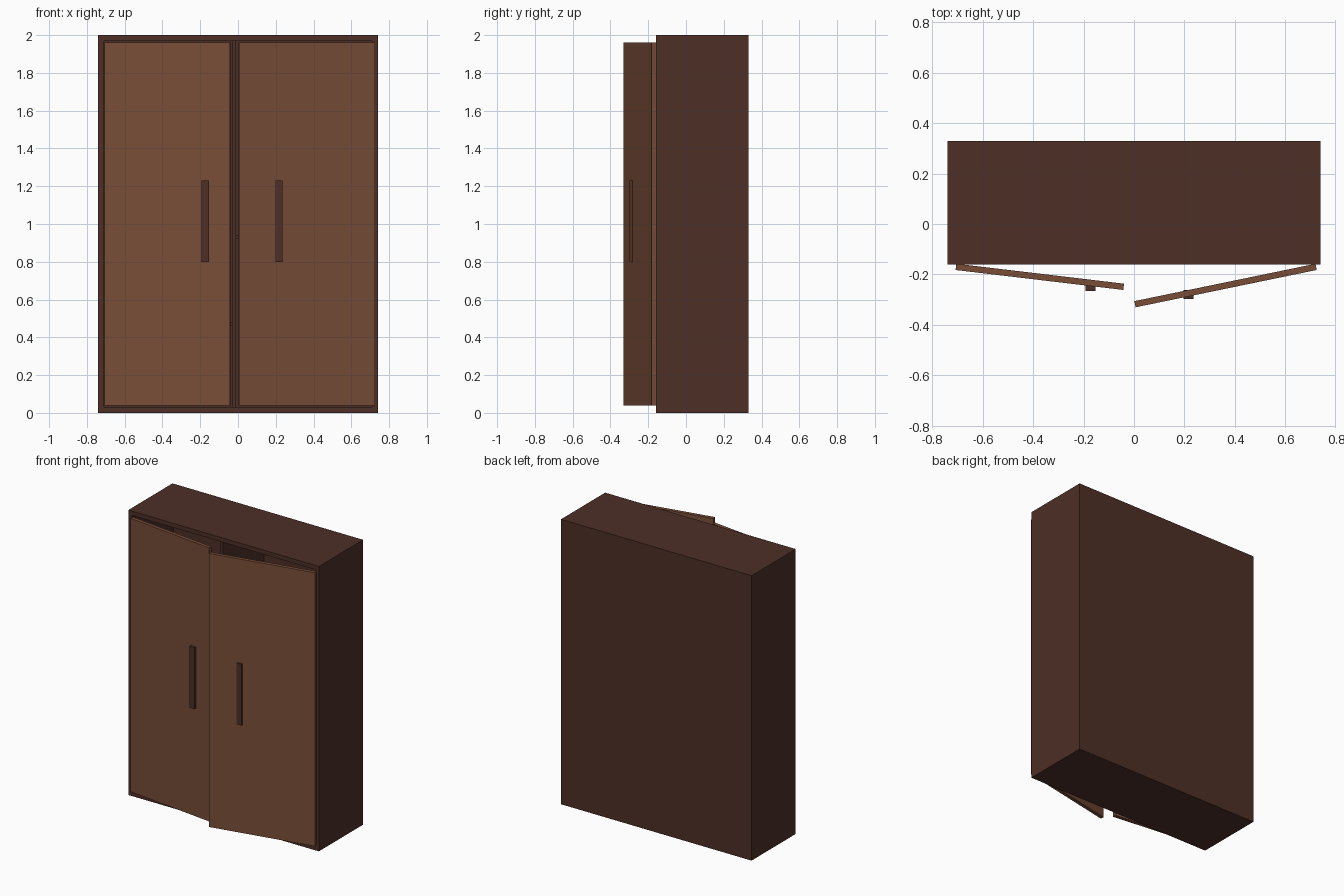
import bpy
from math import atan2, hypot
from mathutils import Matrix

if "Cube" in bpy.data.objects:
    bpy.data.objects.remove(bpy.data.objects["Cube"])


def material(name, rgb):
    m = bpy.data.materials.new(name)
    m.diffuse_color = (*rgb, 1)
    m.use_nodes = True
    m.node_tree.nodes["Principled BSDF"].inputs["Base Color"].default_value = m.diffuse_color
    return m


dark = material("dark_wood", (0.075, 0.029, 0.020))
light = material("door_wood", (0.188, 0.074, 0.039))


def box(name, lo, hi, mat):
    """Axis-aligned box between two corners."""
    bpy.ops.mesh.primitive_cube_add(size=1)
    ob = bpy.context.object
    ob.name = name
    size = [b - a for a, b in zip(lo, hi)]
    centre = [(a + b) / 2 for a, b in zip(lo, hi)]
    ob.data.transform(Matrix.Diagonal((*size, 1)))
    ob.location = centre
    ob.data.materials.append(mat)
    return ob


W, H, F, B, T = 0.74, 2.0, -0.16, 0.33, 0.03   # half width, height, front, back, board

# Carcass boards
for side, s in (("left", -1), ("right", 1)):
    xs = sorted((s * W, s * (W - T)))
    box(f"{side}_side", (xs[0], F, 0), (xs[1], B, H), dark)
for name, z in (("bottom_panel", 0), ("top_panel", H - T)):
    box(name, (T - W, F, z), (W - T, B, z + T), dark)
box("back_panel", (T - W, B - T, T), (W - T, B, H - T), dark)

# Interior divider and shelves
box("divider", (-0.033, F + 0.01, T), (-0.01, B - T, H - T), dark)
box("left_shelf", (T - W, F + 0.03, 0.46), (-0.033, B - T, 0.48), dark)
box("right_shelf", (-0.01, F + 0.03, 0.92), (W - T, B - T, 0.94), dark)


# Doors standing ajar, each running from its hinge to its free edge
def door(name, hinge, free):
    dx, dy = free[0] - hinge[0], free[1] - hinge[1]
    half = hypot(dx, dy) / 2
    ob = box(name, (-half, -0.0125, 0.04), (half, 0.0125, 1.96), light)
    ob.location = ((hinge[0] + free[0]) / 2, (hinge[1] + free[1]) / 2, 1.0)
    ob.rotation_euler.z = atan2(dy, dx)


door("left_door", (-0.706, -0.170), (-0.041, -0.249))
door("right_door", (0.722, -0.170), (0.004, -0.318))

# Handles
box("left_handle", (-0.192, -0.266, 0.80), (-0.153, -0.23, 1.23), dark)
box("right_handle", (0.197, -0.298, 0.80), (0.235, -0.262, 1.23), dark)
